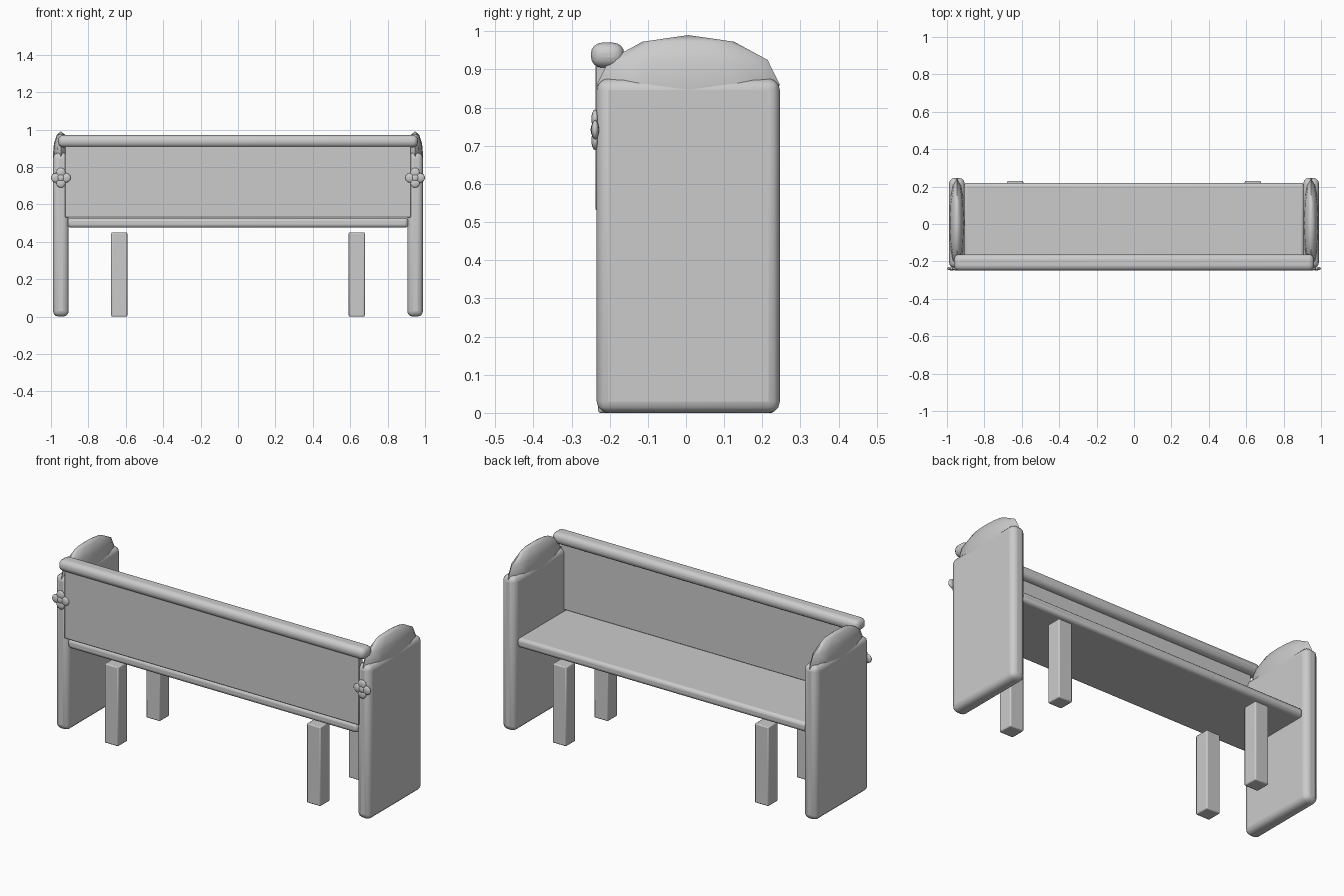
import bpy
import math

if "Cube" in bpy.data.objects:
    bpy.data.objects.remove(bpy.data.objects["Cube"])

# Single plain material
grey = bpy.data.materials.new("plain grey")
grey.use_nodes = True
tone = (0.6, 0.6, 0.6, 1)
grey.diffuse_color = tone
grey.node_tree.nodes["Principled BSDF"].inputs["Base Color"].default_value = tone


def finish(name, angle=60):
    ob = bpy.context.object
    ob.name = name
    ob.data.materials.append(grey)
    bpy.ops.object.transform_apply(location=False, rotation=False, scale=True)
    bpy.ops.object.shade_smooth_by_angle(angle=math.radians(angle))
    return ob


def block(name, low, high, bevel, segments=3):
    """Rounded box between two opposite corners."""
    centre = [(a + b) / 2 for a, b in zip(low, high)]
    bpy.ops.mesh.primitive_cube_add(size=1, location=centre)
    bpy.context.object.scale = [b - a for a, b in zip(low, high)]
    ob = finish(name)
    if bevel:
        mod = ob.modifiers.new("rounding", "BEVEL")
        mod.width = bevel
        mod.segments = segments
    return ob


def ellipsoid(name, centre, radii, segments, rings):
    bpy.ops.mesh.primitive_uv_sphere_add(
        segments=segments, ring_count=rings, radius=1, location=centre)
    bpy.context.object.scale = radii
    return finish(name)


# Seat, backrest and top rail
block("seat", (-0.91, -0.232, 0.475), (0.91, 0.22, 0.528), 0.018)
block("backrest", (-0.925, -0.237, 0.53), (0.925, -0.2, 0.94), 0.003, 1)
block("top_rail", (-0.962, -0.249, 0.905), (0.962, -0.162, 0.97), 0.028, 4)

for side, label in ((1, "left"), (-1, "right")):
    x = side * 0.947

    # End panel with a domed cap
    block(label + "_end_panel", (x - 0.042, -0.234, 0), (x + 0.042, 0.246, 0.876), 0.03)
    ellipsoid(label + "_panel_cap", (x, 0.006, 0.86), (0.043, 0.24, 0.13), 12, 6)

    # Flower ornament on the panel front
    ellipsoid(label + "_flower_centre", (x, -0.24, 0.742), (0.02, 0.01, 0.02), 16, 8)
    for i in range(4):
        a = i * math.pi / 2
        ellipsoid(f"{label}_flower_petal_{i + 1}",
                  (x + 0.028 * math.cos(a), -0.238, 0.742 + 0.028 * math.sin(a)),
                  (0.025, 0.01, 0.025), 16, 8)

    # Legs
    lx = side * 0.635
    for y, place in ((-0.187, "front"), (0.187, "back")):
        block(f"{place}_{label}_leg", (lx - 0.043, y - 0.043, 0),
              (lx + 0.043, y + 0.043, 0.45), 0.006, 2)
